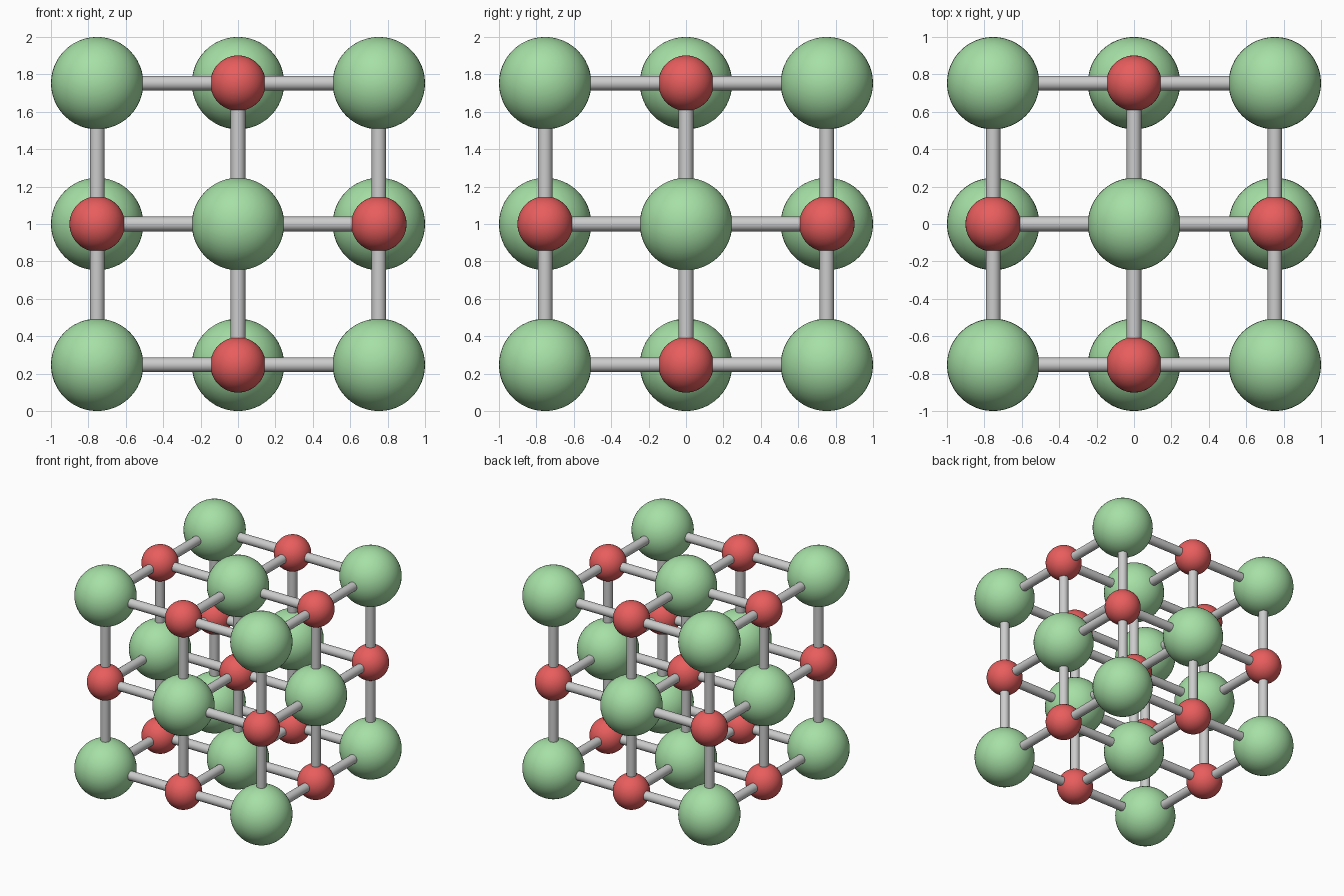
import bpy
import math
from itertools import product
from mathutils import Vector

if "Cube" in bpy.data.objects:
    bpy.data.objects.remove(bpy.data.objects["Cube"])

SPACING = 0.753      # distance between neighbouring balls
LARGE_R = 0.247
SMALL_R = 0.148
ROD_R = 0.039
CENTRE = Vector((0, 0, 1))


def material(name, color):
    mat = bpy.data.materials.new(name)
    mat.diffuse_color = color
    mat.use_nodes = True
    mat.node_tree.nodes["Principled BSDF"].inputs["Base Color"].default_value = mat.diffuse_color
    return mat


def smooth_mesh(name, mat=None):
    """Turn the active primitive into a reusable mesh and drop the object."""
    obj = bpy.context.object
    bpy.ops.object.shade_smooth_by_angle(angle=math.radians(40))
    mesh = obj.data
    mesh.name = name
    if mat:
        mesh.materials.append(mat)
    mesh.use_fake_user = True
    bpy.data.objects.remove(obj)
    mesh.use_fake_user = False
    return mesh


def ball_mesh(name, radius, mat):
    bpy.ops.mesh.primitive_uv_sphere_add(segments=48, ring_count=24, radius=radius)
    return smooth_mesh(name, mat)


def place(name, mesh, location, rotation=(0, 0, 0)):
    obj = bpy.data.objects.new(name, mesh)
    obj.location = location
    obj.rotation_euler = rotation
    bpy.context.collection.objects.link(obj)


# Shared meshes
large_ball = ball_mesh("large_ball", LARGE_R, material("green", (0.38, 0.74, 0.38, 1)))
small_ball = ball_mesh("small_ball", SMALL_R, material("red", (0.81, 0.11, 0.11, 1)))
bpy.ops.mesh.primitive_cylinder_add(vertices=24, radius=ROD_R, depth=SPACING)
rod = smooth_mesh("rod")

# Rod direction for each axis, with the rotation that lays it there
AXES = {
    "x": (Vector((1, 0, 0)), (0, math.pi / 2, 0)),
    "y": (Vector((0, 1, 0)), (math.pi / 2, 0, 0)),
    "z": (Vector((0, 0, 1)), (0, 0, 0)),
}

# Alternating balls on a 3 x 3 x 3 lattice, each joined to its next neighbours
for cell in product((-1, 0, 1), repeat=3):
    pos = CENTRE + Vector(cell) * SPACING
    if sum(cell) % 2:
        place("large_ball", large_ball, pos)
    else:
        place("small_ball", small_ball, pos)
    for i, (axis, (direction, rotation)) in enumerate(AXES.items()):
        if cell[i] < 1:
            place("rod_" + axis, rod, pos + direction * SPACING / 2, rotation)
